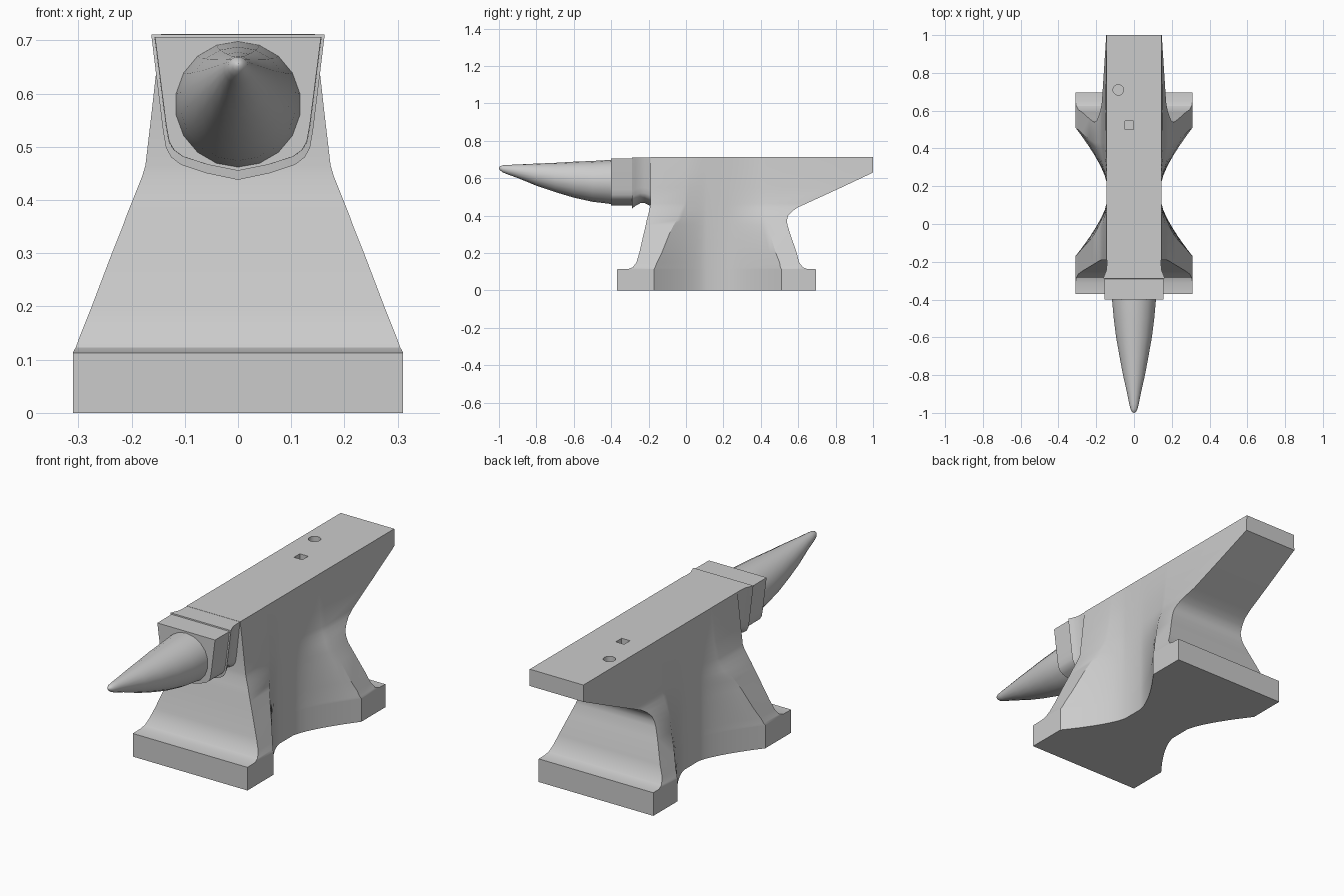
import bpy, bmesh, math

if "Cube" in bpy.data.objects:
    bpy.data.objects.remove(bpy.data.objects["Cube"])


def finish(name, bm, angle=32):
    bmesh.ops.recalc_face_normals(bm, faces=bm.faces)
    mesh = bpy.data.meshes.new(name)
    bm.to_mesh(mesh)
    bm.free()
    obj = bpy.data.objects.new(name, mesh)
    bpy.context.collection.objects.link(obj)
    smooth(obj, angle)
    return obj


def smooth(obj, angle):
    bpy.ops.object.select_all(action='DESELECT')
    obj.select_set(True)
    bpy.context.view_layer.objects.active = obj
    bpy.ops.object.shade_smooth_by_angle(angle=math.radians(angle))


def loft(name, rings, angle=32):
    """Skin closed rings of equal length and cap both ends."""
    bm = bmesh.new()
    loops = [[bm.verts.new(p) for p in ring] for ring in rings]
    for a, b in zip(loops, loops[1:]):
        for i in range(len(a)):
            j = (i + 1) % len(a)
            bm.faces.new((a[i], a[j], b[j], b[i]))
    bm.faces.new(loops[0])
    bm.faces.new(loops[-1])
    return finish(name, bm, angle)


# Body: height levels of (z, front y, front crease y, rear crease y, rear y,
#                         crease half width, heel end half width)
LEVELS = [
    (0.000, -.37, -.17, .51, .695, .310, .310),
    (0.113, -.37, -.17, .51, .695, .310, .310),
    (0.114, -.31, -.17, .51, .650, .310, .310),
    (0.123, -.285, -.165, .505, .625, .305, .305),
    (0.150, -.265, -.155, .50, .605, .295, .295),
    (0.200, -.250, -.13, .48, .592, .275, .275),
    (0.300, -.227, -.09, .45, .558, .237, .237),
    (0.350, -.215, -.065, .435, .542, .217, .217),
    (0.375, -.210, -.05, .43, .540, .208, .208),
    (0.400, -.203, -.04, .43, .546, .198, .198),
    (0.425, -.197, -.03, .43, .570, .188, .188),
    (0.445, -.193, -.02, .43, .600, .180, .178),
    (0.465, -.190, -.01, .43, .645, .174, .170),
    (0.550, -.190, .00, .43, .830, .164, .158),
    (0.630, -.190, .00, .43, 1.00, .155, .147),
    (0.712, -.190, .00, .43, 1.00, .145, .145),
]
WAIST, WAIST_FRONT, WAIST_REAR, STEPS = 0.145, 0.11, 0.22, 8


def body_row(z, yf, cf, cr, yr, w, wr):
    flare = lambda u: WAIST + (w - WAIST) * (1 - u) ** 1.35
    us = [i / STEPS for i in range(STEPS + 1)]
    row = [(yf, w)]
    row += [(cf + (WAIST_FRONT - cf) * u, flare(u)) for u in us]
    row += [(cr + (WAIST_REAR - cr) * u, flare(u)) for u in reversed(us)]
    row.append((yr, wr))
    return [(x, y, z) for y, x in row]


bm = bmesh.new()
sides = []
for s in (-1, 1):
    sides.append([[bm.verts.new((s * x, y, z)) for x, y, z in body_row(*lv)] for lv in LEVELS])
left, right = sides
n = len(left[0])
for g in sides:
    for a, b in zip(g, g[1:]):
        for i in range(n - 1):
            bm.faces.new((a[i], a[i + 1], b[i + 1], b[i]))
for k in range(len(LEVELS) - 1):        # front and rear faces
    for i in (0, n - 1):
        bm.faces.new((left[k][i], right[k][i], right[k + 1][i], left[k + 1][i]))
for k in (0, -1):                       # underside and working face
    for i in range(n - 1):
        bm.faces.new((left[k][i], left[k][i + 1], right[k][i + 1], right[k][i]))
body = finish("anvil_body", bm)


# Round and square tool holes in the heel
def cut_hole(x, y, radius, segments, turn):
    bpy.ops.mesh.primitive_cylinder_add(vertices=segments, radius=radius, depth=0.2,
                                        location=(x, y, 0.74), rotation=(0, 0, turn))
    cutter = bpy.context.object
    cutter.name = "hole_cutter"
    cutter.hide_render = True
    mod = body.modifiers.new("hole", 'BOOLEAN')
    mod.operation = 'DIFFERENCE'
    mod.solver = 'EXACT'
    mod.object = cutter
    bpy.context.view_layer.objects.active = body
    bpy.ops.object.modifier_apply(modifier=mod.name)
    bpy.data.objects.remove(cutter)


cut_hole(-0.083, 0.71, 0.028, 20, 0)
cut_hole(-0.025, 0.523, 0.032, 4, math.pi / 4)
smooth(body, 32)


# Collar: U-shaped section stepped along y as (y, top half width, bottom z, top z)
def u_ring(y, w, bottom, top):
    half = [(1, 1), (.865, .34), (.83, .22), (.77, .155), (.66, .105), (.36, .045)]
    pts = [(w * x, bottom + (top - bottom) * h) for x, h in half]
    pts = pts + [(0, bottom)] + [(-x, z) for x, z in reversed(pts)]
    return [(x, y, z) for x, z in pts]


loft("horn_collar", [u_ring(*c) for c in (
    (-.40, .156, .455, .706), (-.29, .157, .455, .706), (-.288, .163, .438, .711),
    (-.27, .156, .452, .711), (-.245, .146, .466, .711), (-.22, .144, .466, .711),
    (-.19, .144, .452, .711), (-.10, .143, .450, .711))])

# Horn: tapering upswept rings of (y, centre z, radius)
HORN = [(-.38, .580, .118), (-.40, .580, .118), (-.50, .583, .109), (-.60, .592, .096),
        (-.70, .604, .078), (-.80, .619, .059), (-.90, .637, .036), (-.95, .645, .026),
        (-.98, .650, .019), (-.994, .653, .011), (-1.0, .654, .003)]
SIDES = 18
loft("horn", [[(r * math.sin(2 * math.pi * i / SIDES), y, zc + r * math.cos(2 * math.pi * i / SIDES))
               for i in range(SIDES)] for y, zc, r in HORN], 40)
